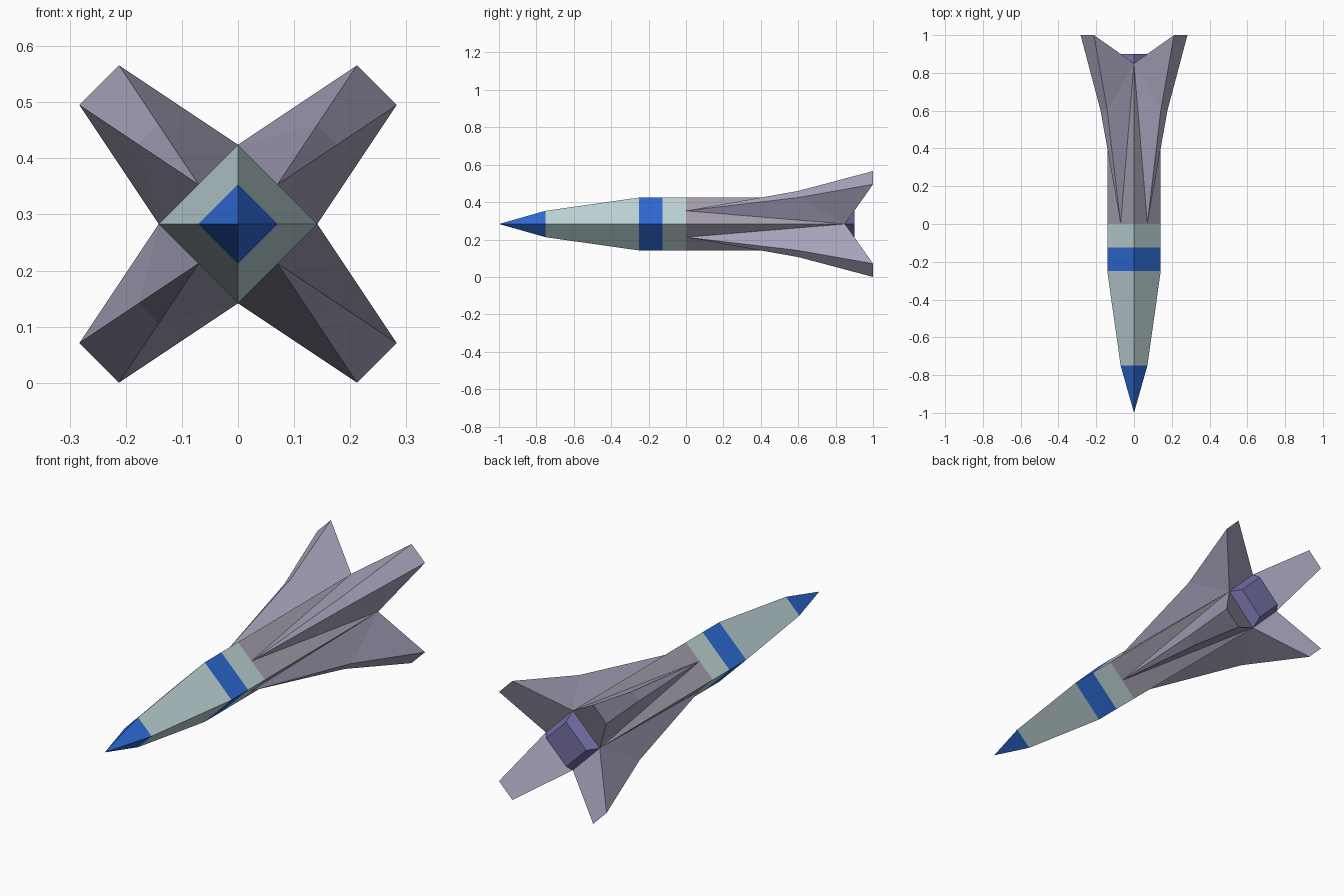
import bpy, bmesh, math
from mathutils import Vector

if "Cube" in bpy.data.objects:
    bpy.data.objects.remove(bpy.data.objects["Cube"])

AXIS_Z = 0.283          # height of the rocket's long axis
H = 0.1                 # half width of the square body


def material(name, r, g, b):
    lin = lambda c: ((c / 255 + 0.055) / 1.055) ** 2.4
    m = bpy.data.materials.new(name)
    m.diffuse_color = (lin(r), lin(g), lin(b), 1)
    m.use_nodes = True
    m.node_tree.nodes["Principled BSDF"].inputs["Base Color"].default_value = m.diffuse_color
    return m


PALE = material("pale grey green", 190, 212, 214)
BLUE = material("blue", 46, 106, 212)
GREY = material("body grey", 166, 160, 175)
FIN = material("fin grey", 165, 162, 186)
PURPLE = material("purple", 116, 111, 166)


def point(u, v, y, side):
    """u = out from the axis, v = sideways, on one of four diagonal sides."""
    a = math.radians(45 + 90 * side)
    return Vector((u * math.cos(a) - v * math.sin(a), y,
                   u * math.sin(a) + v * math.cos(a) + AXIS_Z))


def build(name, faces, mats):
    """faces: (points, inside point, material index); turned to face outward."""
    bm = bmesh.new()
    for pts, inside, mi in faces:
        f = bm.faces.new([bm.verts.new(p) for p in pts])
        f.normal_update()
        f.material_index = mi
        if f.normal.dot(f.calc_center_median() - inside) < 0:
            f.normal_flip()
    bmesh.ops.remove_doubles(bm, verts=bm.verts, dist=1e-5)
    me = bpy.data.meshes.new(name)
    bm.to_mesh(me)
    bm.free()
    for m in mats:
        me.materials.append(m)
    bpy.context.collection.objects.link(bpy.data.objects.new(name, me))


def band(y0, h0, y1, h1, mi):
    """Four flat sides between two square sections (h0 = 0 gives a point)."""
    mid = Vector((0, (y0 + y1) / 2, AXIS_Z))
    for s in range(4):
        front = [point(h0, -h0, y0, s), point(h0, h0, y0, s)] if h0 else [point(0, 0, y0, s)]
        yield front + [point(h1, h1, y1, s), point(h1, -h1, y1, s)], mid, mi


# Nose and forward body, with painted bands
nose = []
for b in [(-1, 0, -0.75, 0.05, 1), (-0.75, 0.05, -0.25, H, 0),
          (-0.25, H, -0.125, H, 1), (-0.125, H, 0, H, 0)]:
    nose += band(*b)
build("nose_body", nose, [PALE, BLUE])

# Rear body: long triangles left and right of each fin root
REAR = 0.85
centre = Vector((0, 0.4, AXIS_Z))
panels = []
for s in range(4):
    apex = point(H, 0, 0, s)
    for k in (-H, H):
        panels.append(([apex, point(H, k, 0, s), point(H, k, REAR, s)], centre, 0))
build("rear_body", panels, [GREY])

# Four swept fins with a flat outer edge that widens to the tail
for s in range(4):
    inside = point(0.15, 0, 0.6, s)
    apex = point(H, 0, 0, s)
    m0, m1 = (point(0.225, k, 0.6, s) for k in (-0.025, 0.025))
    t0, t1 = (point(0.35, k, 1, s) for k in (-0.05, 0.05))
    c0, c1 = (point(H, k, REAR, s) for k in (-H, H))
    shapes = [(apex, m0, m1), (m0, t0, t1, m1), (t0, c0, c1, t1)]
    for m, t, c in ((m0, t0, c0), (m1, t1, c1)):
        shapes += [(apex, m, c), (m, t, c)]
    build(f"fin_{s + 1}", [(p, inside, 0) for p in shapes], [FIN])

# Tapered engine nozzle with closed end
mid = Vector((0, 0.87, AXIS_Z))
nozzle = list(band(REAR, H, 0.9, 0.075, 0))
nozzle.append(([point(0.075, 0.075, 0.9, s) for s in range(4)], mid, 0))
build("engine_nozzle", nozzle, [PURPLE])
